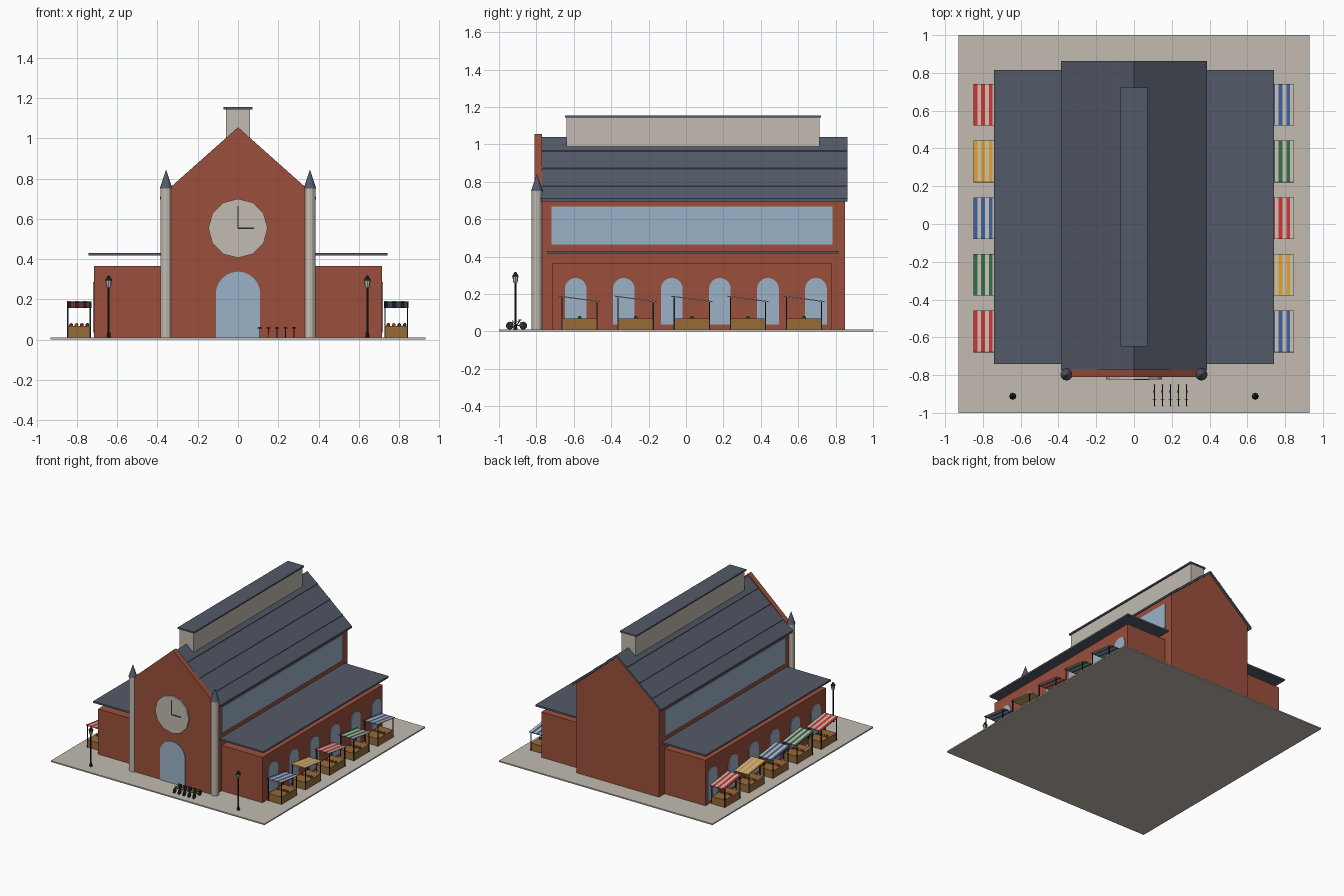
import bpy, bmesh, math
from mathutils import Vector, Matrix

if "Cube" in bpy.data.objects:
    bpy.data.objects.remove(bpy.data.objects["Cube"])

def mat(name, r, g, b):
    m = bpy.data.materials.new(name)
    m.diffuse_color = (r, g, b, 1)
    m.use_nodes = True
    m.node_tree.nodes["Principled BSDF"].inputs["Base Color"].default_value = m.diffuse_color
    return m

BRICK = mat("brick", .33, .08, .045)
STONE = mat("stone", .54, .50, .44)
SLATE = mat("slate", .088, .103, .14)
GLASS = mat("window_blue", .33, .45, .57)
RED = mat("red", .60, .03, .03)
YELLOW = mat("yellow", .72, .34, .02)
BLUE = mat("blue", .045, .114, .33)
GREEN = mat("green", .03, .15, .06)
WOOD = mat("wood", .31, .145, .04)
DARK = mat("dark_iron", .014, .022, .022)

def finish(name, bm, mats):
    bmesh.ops.recalc_face_normals(bm, faces=bm.faces)
    me = bpy.data.meshes.new(name)
    bm.to_mesh(me)
    bm.free()
    for m in mats:
        me.materials.append(m)
    ob = bpy.data.objects.new(name, me)
    bpy.context.collection.objects.link(ob)
    return ob

def box(name, x0, x1, y0, y1, z0, z1, m):
    bm = bmesh.new()
    M = Matrix.Translation(((x0+x1)/2, (y0+y1)/2, (z0+z1)/2)) @ Matrix.Diagonal((x1-x0, y1-y0, z1-z0, 1))
    bmesh.ops.create_cube(bm, size=1, matrix=M)
    return finish(name, bm, [m])

def prism(name, pts, axis, a, b, m):
    """Extrude a 2D outline: axis 'y' uses (x, z) points, axis 'x' uses (y, z)."""
    bm = bmesh.new()
    to3 = (lambda p: (p[0], a, p[1])) if axis == 'y' else (lambda p: (a, p[0], p[1]))
    f = bm.faces.new([bm.verts.new(to3(p)) for p in pts])
    r = bmesh.ops.extrude_face_region(bm, geom=[f])
    d = Vector((0, b-a, 0)) if axis == 'y' else Vector((b-a, 0, 0))
    bmesh.ops.translate(bm, vec=d, verts=[v for v in r['geom'] if isinstance(v, bmesh.types.BMVert)])
    return finish(name, bm, [m])

def rod(name, p, q, r1, r2, n, m):
    """Tapered cylinder between two points."""
    bm = bmesh.new()
    p, q = Vector(p), Vector(q)
    d = q - p
    M = Matrix.Translation((p+q)/2) @ d.to_track_quat('Z', 'Y').to_matrix().to_4x4()
    bmesh.ops.create_cone(bm, cap_ends=True, segments=n, radius1=r1, radius2=r2, depth=d.length, matrix=M)
    return finish(name, bm, [m])

def arch(c, r, z0, zs, n=12):
    return [(c-r, z0), (c+r, z0)] + [(c + r*math.cos(math.pi*i/n), zs + r*math.sin(math.pi*i/n)) for i in range(n+1)]

# plaza
box("plaza", -.93, .93, -1, 1, 0, .01, STONE)

# nave with back gable, and taller front gable wall
prism("nave", [(-.36, .01), (.36, .01), (.36, .715), (0, 1.02), (-.36, .715)], 'y', -.79, .85, BRICK)
prism("front_gable", [(-.36, .01), (.36, .01), (.36, .735), (0, 1.055), (-.36, .735)], 'y', -.81, -.77, BRICK)

# main roof slopes with raised seams
SL = (1.04 - .71) / .387
for s in (-1, 1):
    prism("roof_slope", [(0, 1.04), (s*.387, .71), (s*.387, .695), (0, 1.02)], 'y', -.775, .863, SLATE)
    for x in (.085, .195, .305):
        z = 1.04 - SL*x
        prism("roof_seam", [(s*(x-.006), z+.009), (s*(x+.006), z-.001), (s*(x+.006), z-.012), (s*(x-.006), z-.002)],
              'y', -.77, .863, SLATE)

# ridge lantern
box("ridge_lantern", -.06, .06, -.64, .715, .97, 1.143, STONE)
box("ridge_lantern_cap", -.071, .071, -.648, .722, 1.143, 1.155, SLATE)

# front towers, side aisles, clerestory windows, arched windows
for s in (-1, 1):
    rod("tower", (s*.357, -.797, .01), (s*.357, -.797, .75), .028, .028, 12, STONE)
    rod("tower_spire", (s*.357, -.797, .75), (s*.357, -.797, .845), .032, 0, 12, SLATE)
    a, b = sorted((s*.34, s*.715))
    box("aisle", a, b, -.717, .779, .01, .367, BRICK)
    a, b = sorted((s*.35, s*.742))
    box("aisle_roof", a, b, -.742, .815, .417, .43, SLATE)
    a, b = sorted((s*.355, s*.366))
    box("clerestory_window", a, b, -.72, .783, .465, .667, GLASS)
    for i in range(6):
        prism("aisle_window", arch(-.59 + .257*i, .058, .037, .228), 'x', s*.712, s*.72, GLASS)

# door and clock
prism("door", arch(0, .11, .01, .228), 'y', -.806, -.816, GLASS)
rod("clock_face", (0, -.80, .553), (0, -.822, .553), .147, .147, 12, STONE)
box("clock_minute_hand", -.003, .003, -.826, -.821, .553, .663, DARK)
box("clock_hour_hand", 0, .08, -.826, -.821, .55, .556, DARK)

# market stalls
def stall(x, y, colour):
    box("stall_counter", x-.057, x+.057, y-.094, y+.094, .01, .068, WOOD)
    for i, c in enumerate((RED, YELLOW, RED, GREEN)):
        bm = bmesh.new()
        bmesh.ops.create_icosphere(bm, subdivisions=1, radius=.011, matrix=Matrix.Translation((x-.04+.027*i, y, .073)))
        finish("produce", bm, [c])
    for px in (-.056, .056):
        for py, top in ((-.094, .182), (.094, .162)):
            box("stall_post", x+px-.003, x+px+.003, y+py-.003, y+py+.003, .01, top, DARK)
    # striped awning: alternate colours across x, sloping down towards +y
    bm = bmesh.new()
    for i in range(6):
        xa, xb = x-.061+i*.0203, x-.061+(i+1)*.0203
        M = Matrix.Translation(((xa+xb)/2, y, .174))
        M = M @ Matrix.Rotation(-.13, 4, 'X') @ Matrix.Diagonal((xb-xa, .222, .006, 1))
        r = bmesh.ops.create_cube(bm, size=1, matrix=M)
        for f in {f for v in r['verts'] for f in v.link_faces}:
            f.material_index = i % 2
    finish("stall_awning", bm, [colour, STONE])

for i in range(5):
    y = -.569 + .3*i
    stall(-.789, y, (RED, GREEN, BLUE, YELLOW, RED)[i])
    stall(.786, y, (BLUE, YELLOW, RED, GREEN, BLUE)[i])

# street lamps
for s in (-1, 1):
    x, y = s*.642, -.912
    rod("lamp_base", (x, y, .01), (x, y, .035), .011, .008, 8, DARK)
    rod("lamp_post", (x, y, .01), (x, y, .262), .005, .005, 8, DARK)
    rod("lamp_glass", (x, y, .26), (x, y, .293), .011, .016, 8, STONE)
    rod("lamp_cap", (x, y, .293), (x, y, .318), .019, .004, 8, DARK)

# parked bicycles
for i, c in enumerate((GREEN, RED, BLUE, YELLOW, RED)):
    x, y = .108 + .0425*i, -.906
    for w in (-.036, .036):
        rod("bicycle_wheel", (x-.002, y+w, .031), (x+.002, y+w, .031), .021, .021, 12, DARK)
    pts = [(-.036, .031), (-.022, .052), (.016, .052), (.036, .031), (0, .031), (-.022, .052)]
    for p, q in zip(pts, pts[1:]):
        rod("bicycle_frame", (x, y+p[0], p[1]), (x, y+q[0], q[1]), .0025, .0025, 6, c)
    rod("bicycle_seat_tube", (x, y, .031), (x, y+.018, .06), .0025, .0025, 6, c)
    box("bicycle_seat", x-.004, x+.004, y+.01, y+.027, .058, .063, DARK)
    rod("bicycle_handlebar", (x-.01, y-.022, .058), (x+.01, y-.022, .058), .002, .002, 6, DARK)
